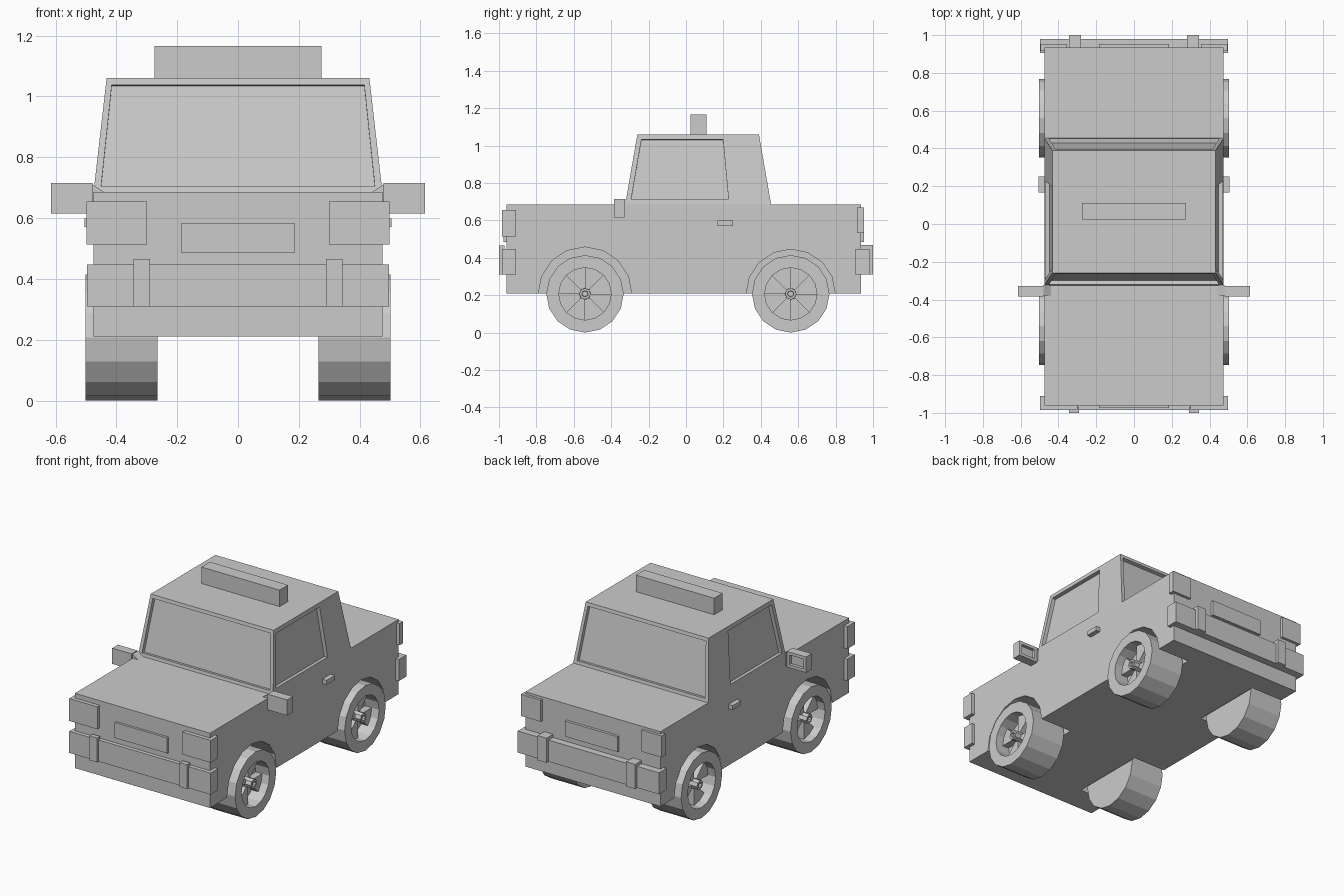
import bpy, bmesh, math
from mathutils import Vector

if "Cube" in bpy.data.objects:
    bpy.data.objects.remove(bpy.data.objects["Cube"])

grey = bpy.data.materials.new("plain_grey")
grey.diffuse_color = (0.6, 0.6, 0.6, 1)
grey.use_nodes = True
grey.node_tree.nodes["Principled BSDF"].inputs["Base Color"].default_value = grey.diffuse_color


def loft(name, rings):
    """Skin a list of equal-length loops and cap both ends."""
    bm = bmesh.new()
    loops = [[bm.verts.new(p) for p in ring] for ring in rings]
    n = len(loops[0])
    for a, b in zip(loops, loops[1:]):
        for i in range(n):
            bm.faces.new((a[i], a[(i + 1) % n], b[(i + 1) % n], b[i]))
    bm.faces.new(loops[0])
    bm.faces.new(loops[-1])
    bmesh.ops.recalc_face_normals(bm, faces=bm.faces)
    mesh = bpy.data.meshes.new(name)
    bm.to_mesh(mesh)
    bm.free()
    mesh.materials.append(grey)
    ob = bpy.data.objects.new(name, mesh)
    bpy.context.collection.objects.link(ob)
    return ob


def rect_xz(x0, x1, z0, z1, y):
    return [(x0, y, z0), (x1, y, z0), (x1, y, z1), (x0, y, z1)]


def box(name, x0, x1, y0, y1, z0, z1):
    return loft(name, [rect_xz(x0, x1, z0, z1, y0), rect_xz(x0, x1, z0, z1, y1)])


def circle(x, r, cy, cz, n=16):
    return [(x, cy + r * math.sin(2 * math.pi * i / n),
             cz + r * math.cos(2 * math.pi * i / n)) for i in range(n)]


def cut(ob, cutters):
    for c in cutters:
        c.hide_render = True
        mod = ob.modifiers.new("cut", 'BOOLEAN')
        mod.operation = 'DIFFERENCE'
        mod.solver = 'EXACT'
        mod.object = c
        bpy.context.view_layer.objects.active = ob
        bpy.ops.object.modifier_apply(modifier=mod.name)
        bpy.data.objects.remove(c)


# body with four wheel wells
WHEELS = [("front", -0.54, 0.25), ("rear", 0.56, 0.238)]
AXLE = 0.207
body = box("body", -0.475, 0.475, -0.96, 0.935, 0.21, 0.685)
cut(body, [loft("well_cutter", [circle(s * 0.25, r, y, AXLE), circle(s * 0.6, r, y, AXLE)])
           for s in (-1, 1) for _, y, r in WHEELS])

# cabin with recessed windows
Z0, Z1 = 0.685, 1.06


def slope(a, b, z):
    return a + (b - a) * (z - Z0) / (Z1 - Z0)


def cabin_ring(z):
    x, f, r = slope(0.475, 0.432, z), slope(-0.325, -0.26, z), slope(0.455, 0.39, z)
    return [(-x, f, z), (x, f, z), (x, r, z), (-x, r, z)]


def window_cutter(pts, outward):
    p = [Vector(q) for q in pts]
    n = (p[1] - p[0]).cross(p[3] - p[0]).normalized()
    if n.dot(Vector(outward)) < 0:
        n = -n
    return loft("window_cutter", [[q + n * 0.05 for q in p], [q - n * 0.024 for q in p]])


cabin = loft("cabin", [cabin_ring(Z0), cabin_ring(Z1)])
cutters = []
for d, yb, yt in ((-1, -0.325, -0.26), (1, 0.455, 0.39)):
    lo, hi = 0.705, 1.038
    ya, yc = slope(yb, yt, lo), slope(yb, yt, hi)
    cutters.append(window_cutter([(-0.45, ya, lo), (0.45, ya, lo),
                                  (0.415, yc, hi), (-0.415, yc, hi)], (0, d, 0)))
for s in (-1, 1):
    lo, hi = 0.715, 1.033
    xa, xc = s * slope(0.475, 0.432, lo), s * slope(0.475, 0.432, hi)
    cutters.append(window_cutter([(xa, -0.293, lo), (xa, 0.227, lo),
                                  (xc, 0.198, hi), (xc, -0.238, hi)], (s, 0, 0)))
cut(cabin, cutters)

# roof sign, plates and bumpers
box("roof_sign", -0.275, 0.275, 0.025, 0.11, 1.055, 1.165)
box("front_plate", -0.185, 0.185, -0.975, -0.95, 0.485, 0.583)
box("rear_plate", -0.185, 0.185, 0.92, 0.952, 0.485, 0.583)
box("front_bumper", -0.497, 0.497, -0.985, -0.91, 0.31, 0.447)
box("rear_bumper", -0.497, 0.497, 0.905, 0.98, 0.31, 0.447)

for s, side in ((-1, "left"), (1, "right")):
    # lights, bumper guards and door handle
    box(side + "_headlight", s * 0.30, s * 0.498, -0.985, -0.91, 0.513, 0.655)
    box(side + "_tail_light", s * 0.355, s * 0.495, 0.915, 0.952, 0.533, 0.67)
    box(side + "_front_guard", s * 0.29, s * 0.343, -1.0, -0.97, 0.31, 0.465)
    box(side + "_rear_guard", s * 0.28, s * 0.343, 0.93, 1.0, 0.31, 0.467)
    box(side + "_door_handle", s * 0.465, s * 0.505, 0.168, 0.252, 0.57, 0.598)

    # side mirror with recessed glass, and its wedge arm
    outer = (s * 0.478, s * 0.615, 0.615, 0.715)
    inner = (s * 0.497, s * 0.596, 0.634, 0.696)
    loft(side + "_mirror", [rect_xz(*outer, -0.385), rect_xz(*outer, -0.328),
                            rect_xz(*inner, -0.328), rect_xz(*inner, -0.348)])
    arm = [(0.44, 0.65), (0.48, 0.62), (0.48, 0.712), (0.44, 0.685)]
    loft(side + "_mirror_arm", [[(s * x, y, z) for x, z in arm] for y in (-0.378, -0.322)])

    # wheels: dished tyre, four wedge spokes and a hub
    for end, y, _ in WHEELS:
        name = f"{end}_{side}_wheel"
        loft(name, [circle(s * x, r, y, AXLE) for x, r in
                    ((0.265, 0.207), (0.502, 0.207), (0.502, 0.14), (0.405, 0.14))])
        for k in range(4):
            def wedge(x):
                rim = circle(x, 0.14, y, AXLE)
                return [(x, y, AXLE)] + [rim[(4 * k + j) % 16] for j in range(3)]
            loft(name + "_spoke", [wedge(s * 0.40), wedge(s * 0.45)])
        loft(name + "_hub", [circle(s * x, r, y, AXLE, 8) for x, r in
                             ((0.40, 0.032), (0.49, 0.03), (0.49, 0.017), (0.475, 0.015))])
